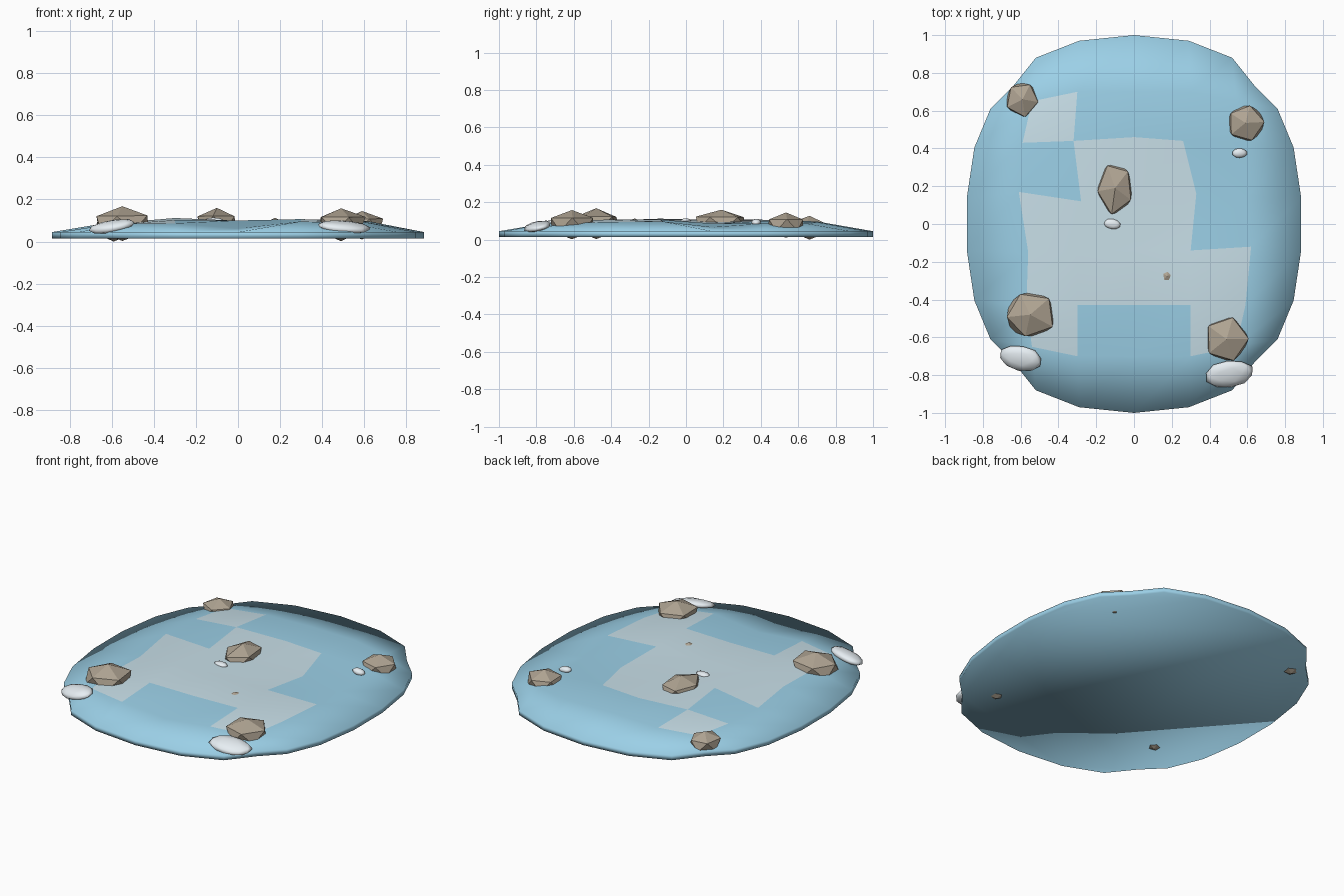
import bpy, bmesh, random
from mathutils import Matrix, Vector, Euler
from math import radians

if "Cube" in bpy.data.objects:
    bpy.data.objects.remove(bpy.data.objects["Cube"])

random.seed(4)


def material(name, rgb):
    m = bpy.data.materials.new(name)
    m.diffuse_color = (*rgb, 1)
    m.use_nodes = True
    m.node_tree.nodes["Principled BSDF"].inputs["Base Color"].default_value = m.diffuse_color
    return m


ICE = material("ice_blue", (0.33, 0.63, 0.80))
FROST = material("frost", (0.58, 0.74, 0.81))
STONE = material("stone", (0.43, 0.37, 0.29))
SNOW = material("snow", (0.80, 0.86, 0.90))


def finish(bm, name, mats, smooth):
    bmesh.ops.recalc_face_normals(bm, faces=bm.faces)
    for f in bm.faces:
        f.smooth = smooth
    me = bpy.data.meshes.new(name)
    bm.to_mesh(me)
    bm.free()
    for m in mats:
        me.materials.append(m)
    ob = bpy.data.objects.new(name, me)
    bpy.context.collection.objects.link(ob)
    return ob


# Ice slab: 6 x 7 grid rounded off at the rim, with a thin wall and flat base
XS = [-0.89, -0.59, -0.30, 0, 0.30, 0.59, 0.89]
YS = [-1, -0.70, -0.43, -0.14, 0.14, 0.43, 0.70, 1]
END_X, END_Y = [0, 0.29, 0.52, 0.64], [1, 0.97, 0.88, 0.73]
SIDE_X, SIDE_Y = [0.885, 0.845, 0.76], [0.14, 0.405, 0.61]
SHIFT = {(1, 4): (-0.02, 0.03), (2, 4): (0.02, -0.02), (4, 5): (-0.04, 0.01),
         (4, 4): (0.03, 0.02), (3, 5): (0, 0.03), (1, 3): (0.03, -0.01),
         (5, 3): (0.03, 0.02), (2, 5): (-0.02, 0.01), (1, 2): (0.02, 0)}
DIPS = {(3, 1): 0.062, (5, 4): 0.067, (3, 4): 0.092, (4, 4): 0.085, (2, 3): 0.112}
FROSTED = {(1, 1), (4, 1), (1, 2), (2, 2), (3, 2), (4, 2),
           (1, 3), (2, 3), (3, 3), (2, 4), (3, 4), (1, 5)}


def slab_point(i, j):
    sx, sy = (1 if i > 3 else -1), (1 if j > 3 else -1)
    if j in (0, 7):
        k = abs(i - 3)
        return sx * END_X[k], sy * END_Y[k], 0.045
    if i in (0, 6):
        k = j - 4 if j > 3 else 3 - j
        return sx * SIDE_X[k], sy * SIDE_Y[k], 0.045
    if i in (1, 5) and j in (1, 6):
        return sx * 0.54, sy * 0.65, 0.085
    dx, dy = SHIFT.get((i, j), (0, 0))
    ring = i in (1, 5) or j in (1, 6)
    z = DIPS.get((i, j), (0.092 if ring else 0.103) + random.uniform(-0.006, 0.006))
    return XS[i] + dx, YS[j] + dy, z


bm = bmesh.new()
v = {(i, j): bm.verts.new(slab_point(i, j)) for i in range(7) for j in range(8)}
for i in range(6):
    for j in range(7):
        f = bm.faces.new((v[i, j], v[i + 1, j], v[i + 1, j + 1], v[i, j + 1]))
        f.material_index = 1 if (i, j) in FROSTED else 0
rim = ([(i, 0) for i in range(6)] + [(6, j) for j in range(7)]
       + [(i, 7) for i in range(6, 0, -1)] + [(0, j) for j in range(7, 0, -1)])
low = [bm.verts.new((v[k].co.x, v[k].co.y, 0.015)) for k in rim]
for n, k in enumerate(rim):
    m = (n + 1) % len(rim)
    bm.faces.new((v[k], low[n], low[m], v[rim[m]]))
bm.faces.new(low[::-1])
finish(bm, "ice_slab", [ICE, FROST], True)


def lump(name, mat, loc, radii, rot=(0, 0, 0), subdiv=1, jitter=0.0, smooth=False):
    bm = bmesh.new()
    bmesh.ops.create_icosphere(bm, subdivisions=subdiv, radius=1)
    for p in bm.verts:
        if abs(p.co.z) < 0.9:
            p.co *= 1 + random.uniform(-jitter, jitter)
    turn = Euler([radians(a) for a in rot]).to_matrix().to_4x4()
    spin = Matrix.Rotation(random.uniform(0, 1.2), 4, 'Z') if subdiv == 1 else Matrix()
    bm.transform(Matrix.Translation(Vector(loc)) @ turn
                 @ Matrix.Diagonal((*radii, 1)) @ spin)
    return finish(bm, name, [mat], smooth)


# Rocks: flattened icosahedra (x, y, half width, half depth, base z, top z)
for n, (x, y, rx, ry, z0, z1) in enumerate([
        (-0.59, 0.66, 0.09, 0.092, 0.0, 0.127), (0.59, 0.535, 0.10, 0.10, 0.01, 0.145),
        (-0.10, 0.19, 0.10, 0.137, 0.018, 0.16), (-0.55, -0.48, 0.135, 0.127, 0.003, 0.168),
        (0.49, -0.61, 0.115, 0.12, 0.002, 0.158), (0.175, -0.275, 0.042, 0.05, 0.05, 0.113)]):
    lump(f"rock_{n + 1}", STONE, (x, y, (z0 + z1) / 2),
         (rx * 1.08, ry * 1.08, (z1 - z0) / 2), jitter=0.06)

# Snow clumps: two large ones on the front rim, two small ones on the ice
for n, (loc, radii, rot) in enumerate([
        ((0.505, -0.795, 0.070), (0.128, 0.074, 0.026), (14, 4, 8)),
        ((-0.60, -0.71, 0.072), (0.112, 0.068, 0.028), (14, -8, -12)),
        ((0.56, 0.375, 0.093), (0.040, 0.026, 0.018), (0, 8, 0)),
        ((-0.115, 0.0, 0.100), (0.046, 0.027, 0.014), (0, 0, -10))]):
    lump(f"snow_clump_{n + 1}", SNOW, loc, radii, rot, 2, 0.05, True)
